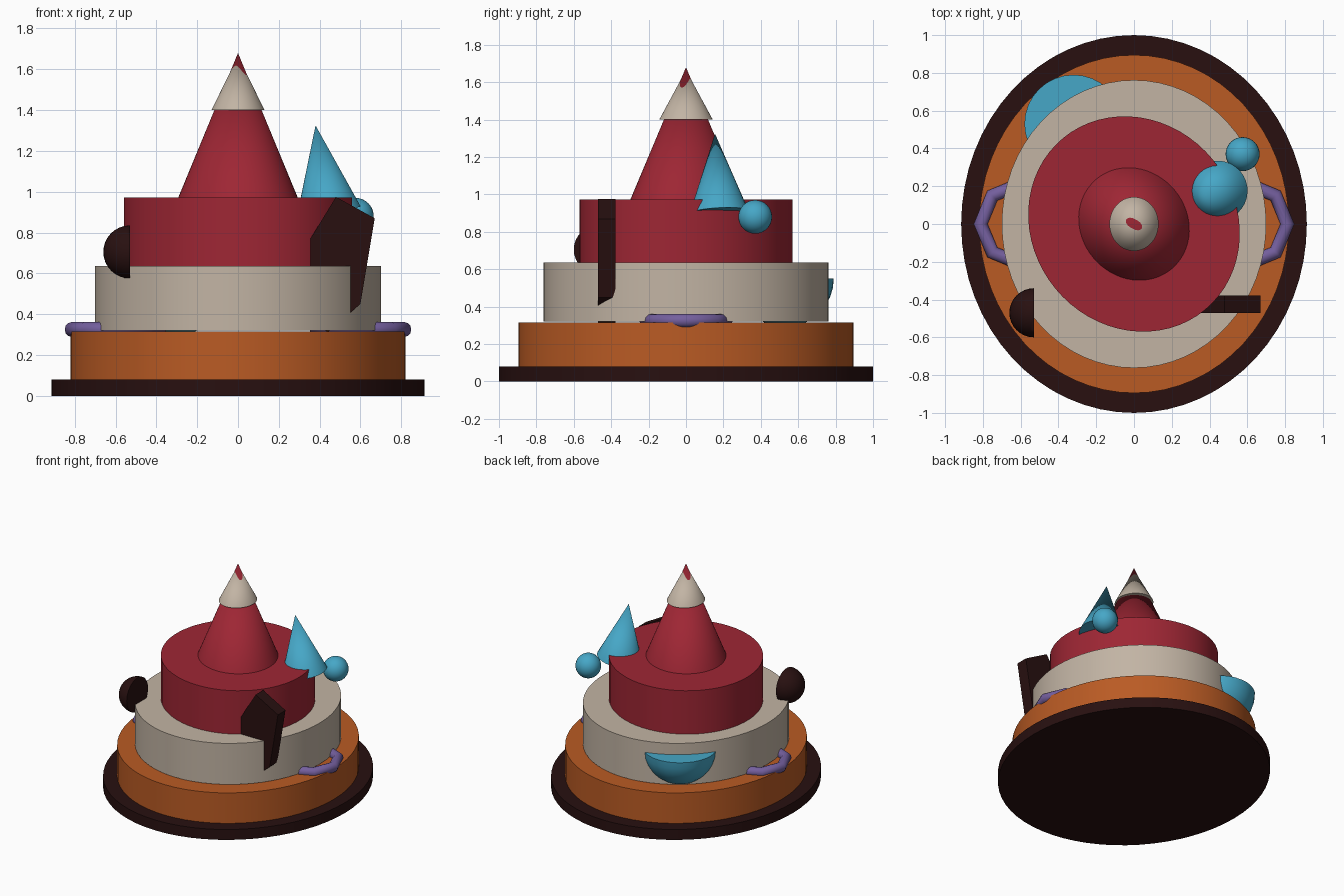
import bpy, bmesh, math
from mathutils import Matrix, Vector

if "Cube" in bpy.data.objects:
    bpy.data.objects.remove(bpy.data.objects["Cube"])


def material(name, srgb):
    m = bpy.data.materials.new(name)
    lin = [((c / 255 + 0.055) / 1.055) ** 2.4 for c in srgb]
    m.diffuse_color = (*lin, 1)
    m.use_nodes = True
    m.node_tree.nodes["Principled BSDF"].inputs["Base Color"].default_value = m.diffuse_color
    return m


RED = material("red", (158, 38, 52))
CREAM = material("cream", (194, 180, 164))
ORANGE = material("orange", (186, 91, 36))
DARK = material("dark brown", (40, 16, 16))
BLUE = material("blue", (70, 167, 199))
PURPLE = material("purple", (116, 95, 158))


def finish(name, bm, mat, matrix=Matrix(), angle=40):
    bmesh.ops.transform(bm, matrix=matrix, verts=bm.verts)
    bmesh.ops.recalc_face_normals(bm, faces=bm.faces)
    me = bpy.data.meshes.new(name)
    bm.to_mesh(me)
    bm.free()
    me.materials.append(mat)
    ob = bpy.data.objects.new(name, me)
    bpy.context.collection.objects.link(ob)
    bpy.ops.object.select_all(action='DESELECT')
    ob.select_set(True)
    bpy.context.view_layer.objects.active = ob
    if angle:
        bpy.ops.object.shade_smooth_by_angle(angle=math.radians(angle))
    return ob


def tier(name, mat, rx, ry, z0, z1, turn=0, top=1.0):
    """Elliptical drum, or a cone when top is 0."""
    bm = bmesh.new()
    bmesh.ops.create_cone(bm, cap_ends=True, segments=64, radius1=1, radius2=top, depth=1)
    mx = (Matrix.Translation((0, 0, (z0 + z1) / 2)) @ Matrix.Rotation(math.radians(turn), 4, 'Z')
          @ Matrix.Diagonal((rx, ry, z1 - z0, 1)))
    return finish(name, bm, mat, mx)


def half_ball(name, mat, center, radius, normal):
    """Closed half sphere; the flat face points along normal."""
    bm = bmesh.new()
    bmesh.ops.create_uvsphere(bm, u_segments=32, v_segments=16, radius=radius)
    cut = bmesh.ops.bisect_plane(bm, geom=bm.verts[:] + bm.edges[:] + bm.faces[:],
                                 plane_co=(0, 0, 0), plane_no=normal, clear_outer=True)
    rim = [e for e in cut['geom_cut'] if isinstance(e, bmesh.types.BMEdge)]
    bmesh.ops.holes_fill(bm, edges=rim)
    return finish(name, bm, mat, Matrix.Translation(center))


# Stacked tiers
tier("base_plate", DARK, 0.915, 1.0, 0, 0.08)
tier("lower_tier", ORANGE, 0.82, 0.895, 0.08, 0.315)
tier("middle_tier", CREAM, 0.70, 0.762, 0.32, 0.637)
tier("upper_tier", RED, 0.59, 0.539, 0.637, 0.972, -50.6)

# Central spire with its cap
tier("spire", RED, 0.31, 0.28, 0.972, 1.68, -50, 0)
tier("spire_cap", CREAM, 0.13, 0.143, 1.40, 1.665, 0, 0)

# Leaning blue cone and ball
foot, tip = Vector((0.445, 0.177, 0.905)), Vector((0.38, 0.155, 1.325))
axis = tip - foot
bm = bmesh.new()
bmesh.ops.create_cone(bm, cap_ends=True, segments=32, radius1=0.158, radius2=0, depth=axis.length)
finish("small_cone", bm, BLUE, Matrix.Translation((foot + tip) / 2)
       @ axis.to_track_quat('Z', 'Y').to_matrix().to_4x4())
bm = bmesh.new()
bmesh.ops.create_uvsphere(bm, u_segments=32, v_segments=16, radius=0.09)
finish("ball", bm, BLUE, Matrix.Translation((0.575, 0.37, 0.88)))

# Half balls set into the sides
half_ball("side_dome", DARK, (-0.53, -0.47, 0.705), 0.13, (1, 0, 0))
half_ball("back_bowl", BLUE, (-0.32, 0.53, 0.55), 0.26, (0, 0, 1))

# Angular slab at the front right
outline = [(0.48, 0.975), (0.67, 0.87), (0.60, 0.45), (0.44, 0.312), (0.27, 0.42), (0.30, 0.68)]
bm = bmesh.new()
face = bm.faces.new([bm.verts.new((x, -0.47, z)) for x, z in outline])
ext = bmesh.ops.extrude_face_region(bm, geom=[face])
bmesh.ops.translate(bm, vec=(0, 0.092, 0),
                    verts=[v for v in ext['geom'] if isinstance(v, bmesh.types.BMVert)])
finish("slab", bm, DARK, angle=0)


# Ring handles on both sides
def ring(name, x, major=0.212, minor=0.037, n=8, m=12):
    bm = bmesh.new()
    rows = []
    for i in range(n):
        a = math.tau * i / n
        rows.append([])
        for j in range(m):
            b = math.tau * j / m
            r = major + minor * math.cos(b)
            rows[i].append(bm.verts.new((r * math.cos(a), r * math.sin(a), minor * math.sin(b))))
    for i in range(n):
        for j in range(m):
            p, q, k = rows[i], rows[(i + 1) % n], (j + 1) % m
            bm.faces.new((p[j], q[j], q[k], p[k]))
    finish(name, bm, PURPLE, Matrix.Translation((x, 0, 0.325)), 60)


for side, x in (("right", 0.60), ("left", -0.60)):
    ring(side + "_handle", x)
